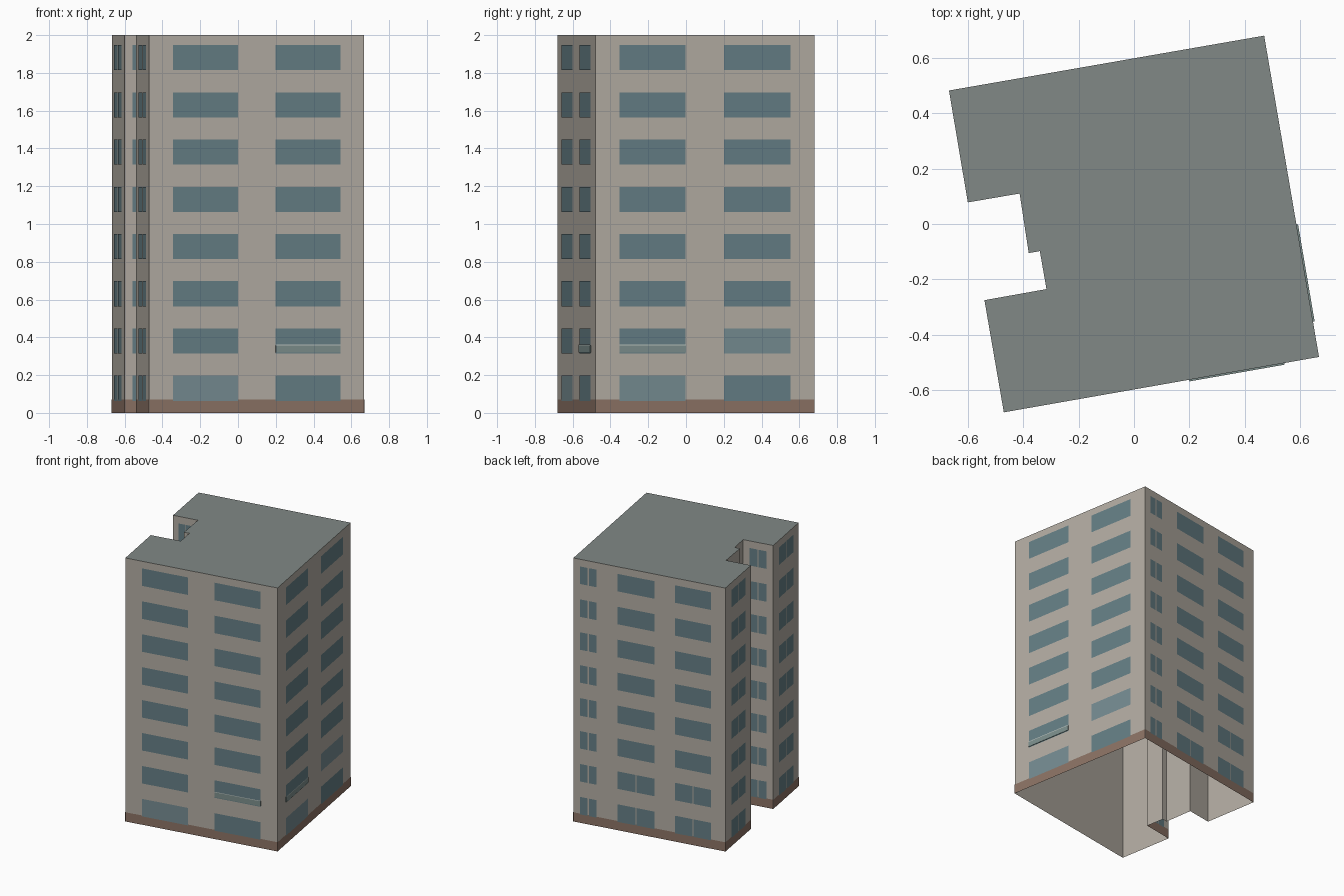
import bpy, bmesh
from mathutils import Vector

if "Cube" in bpy.data.objects:
    bpy.data.objects.remove(bpy.data.objects["Cube"])

# Footprint, counter-clockwise, with the stepped notch on the left side
PTS = [(-0.47, -0.68), (0.668, -0.48), (0.47, 0.68), (-0.668, 0.482), (-0.60, 0.078),
       (-0.413, 0.11), (-0.38, -0.105), (-0.34, -0.098), (-0.316, -0.235), (-0.54, -0.275)]
N = len(PTS)
HEIGHT, FLOOR = 2.0, 0.25


def material(name, rgb):
    m = bpy.data.materials.new(name)
    m.diffuse_color = (*rgb, 1)
    m.use_nodes = True
    m.node_tree.nodes["Principled BSDF"].inputs["Base Color"].default_value = m.diffuse_color
    return m


WALL = material("wall", (0.45, 0.415, 0.365))
ROOF = material("roof_grey", (0.22, 0.25, 0.24))
BRICK = material("brick", (0.26, 0.17, 0.13))
GLASS = material("glass", (0.13, 0.21, 0.235))
PALE = material("pale_glass", (0.18, 0.26, 0.285))
SILL = material("sill", (0.20, 0.27, 0.26))
TRIM = material("trim", (0.5, 0.55, 0.52))


def finish(name, bm, *mats):
    me = bpy.data.meshes.new(name)
    bm.to_mesh(me)
    bm.free()
    for m in mats:
        me.materials.append(m)
    ob = bpy.data.objects.new(name, me)
    bpy.context.collection.objects.link(ob)
    return ob


def on_wall(side, t, z, out):
    """Point at fraction t along a wall, moved outwards."""
    a, b = Vector(PTS[side]), Vector(PTS[(side + 1) % N])
    d = (b - a).normalized()
    p = a.lerp(b, t) + Vector((d.y, -d.x)) * out
    return (p.x, p.y, z)


def panel(bm, side, t0, t1, z0, z1, out, mat=0):
    corners = ((t0, z0), (t1, z0), (t1, z1), (t0, z1))
    f = bm.faces.new([bm.verts.new(on_wall(side, t, z, out)) for t, z in corners])
    f.material_index = mat


def ledge(bm, side, t0, t1, z0, z1, out):
    """Shallow box standing on a wall."""
    vs = [bm.verts.new(on_wall(side, t, z, o)) for o in (0, out)
          for t, z in ((t0, z0), (t1, z0), (t1, z1), (t0, z1))]
    for q in ((4, 5, 6, 7), (0, 1, 5, 4), (1, 2, 6, 5), (2, 3, 7, 6), (3, 0, 4, 7)):
        bm.faces.new([vs[i] for i in q])


# Walls and roof: shell open underneath
bm = bmesh.new()
low = [bm.verts.new((x, y, 0)) for x, y in PTS]
top = [bm.verts.new((x, y, HEIGHT)) for x, y in PTS]
for i in range(N):
    j = (i + 1) % N
    bm.faces.new((low[i], low[j], top[j], top[i]))
bm.faces.new(top).material_index = 1
finish("tower_shell", bm, WALL, ROOF)

# Brick base band
bm = bmesh.new()
for s in range(N):
    panel(bm, s, 0, 1, 0, 0.07, 0.0012)
finish("brick_base", bm, BRICK)

# Windows: (start, end) fractions per wall
WIDE = [(0.11, 0.412), (0.588, 0.89)]
PAIR = [(0.22, 0.49), (0.51, 0.78)]
LAYOUT = {0: WIDE, 1: WIDE,
          2: [(0.046, 0.095), (0.103, 0.152), (0.29, 0.535), (0.67, 0.905)],
          3: PAIR, 4: PAIR, 8: PAIR, 9: PAIR}
PALE_ONES = {(0, 0, 0), (1, 0, 0), (1, 1, 1)}     # (wall, floor, column)
bm = bmesh.new()
for side, spans in LAYOUT.items():
    for k in range(8):
        z = k * FLOOR
        for c, (t0, t1) in enumerate(spans):
            cuts = [(t0, t1)]
            if side == 2 and c > 1 and k < 2:     # split panes on lower back floors
                mid = (t0 + t1) / 2
                cuts = [(t0, mid - 0.003), (mid + 0.003, t1)]
            for a, b in cuts:
                panel(bm, side, a, b, z + 0.064, z + 0.197, 0.0024,
                      int((side, k, c) in PALE_ONES))
finish("windows", bm, GLASS, PALE)

# Shallow window ledges on the first floor
bm, trim = bmesh.new(), bmesh.new()
for side, (t0, t1) in ((0, WIDE[1]), (1, WIDE[0])):
    ledge(bm, side, t0, t1, 0.32, 0.357, 0.006)
    panel(trim, side, t0, t1, 0.357, 0.361, 0.006)
finish("window_ledges", bm, SILL)
finish("ledge_trim", trim, TRIM)
